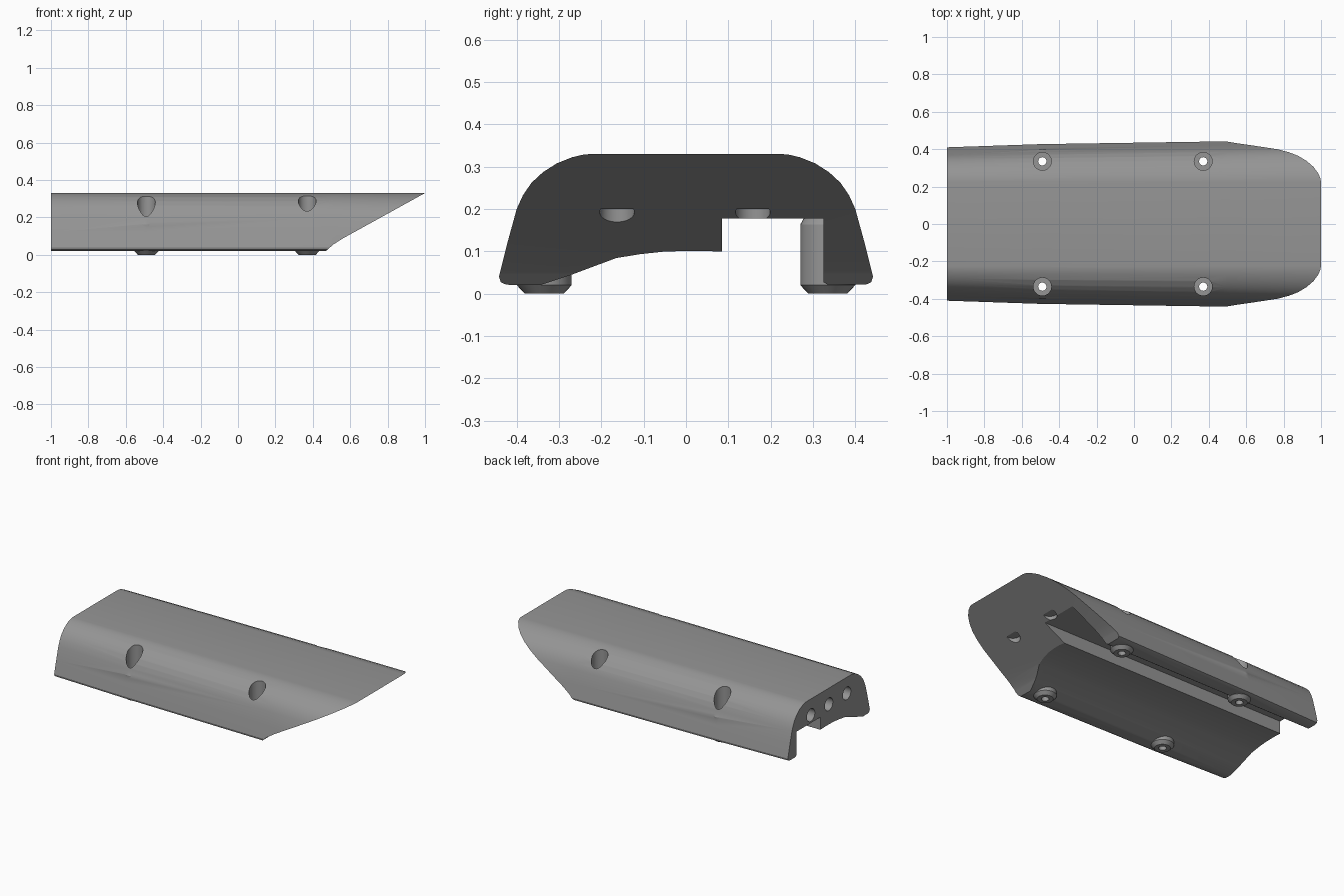
import bpy, bmesh, math

if "Cube" in bpy.data.objects:
    bpy.data.objects.remove(bpy.data.objects["Cube"])

grey = bpy.data.materials.new("mid grey")
grey.diffuse_color = (0.3, 0.3, 0.3, 1)
grey.use_nodes = True
grey.node_tree.nodes["Principled BSDF"].inputs["Base Color"].default_value = grey.diffuse_color


def make_object(name, bm):
    bmesh.ops.recalc_face_normals(bm, faces=bm.faces)
    mesh = bpy.data.meshes.new(name)
    bm.to_mesh(mesh)
    bm.free()
    mesh.materials.append(grey)
    ob = bpy.data.objects.new(name, mesh)
    bpy.context.collection.objects.link(ob)
    return ob


def loft(name, rings):
    """Skin closed rings of equal length and cap both ends."""
    bm = bmesh.new()
    rows = [[bm.verts.new(p) for p in ring] for ring in rings]
    n = len(rows[0])
    for a, b in zip(rows, rows[1:]):
        for i in range(n):
            bm.faces.new((a[i], a[(i + 1) % n], b[(i + 1) % n], b[i]))
    bm.faces.new(rows[0])
    bm.faces.new(rows[-1])
    return make_object(name, bm)


def turned(name, x, y, steps, sides=32):
    """Upright round part from (radius, z) steps."""
    angles = [2 * math.pi * i / sides for i in range(sides)]
    return loft(name, [[(x + r * math.cos(a), y + r * math.sin(a), z)
                        for a in angles] for r, z in steps])


def boolean(target, tool, operation):
    mod = target.modifiers.new("cut", "BOOLEAN")
    mod.operation = operation
    mod.solver = "EXACT"
    mod.object = tool
    bpy.context.view_layer.objects.active = target
    bpy.ops.object.modifier_apply(modifier=mod.name)
    bpy.data.objects.remove(tool)


# Body: arched shell cross-section (y, z), slightly narrower at the back
half = [(0.425, 0.021), (0.438, 0.027), (0.442, 0.04), (0.422, 0.12), (0.40, 0.2),
        (0.385, 0.233), (0.365, 0.262), (0.338, 0.287), (0.305, 0.308),
        (0.27, 0.322), (0.245, 0.328), (0.225, 0.33)]
under = [(-0.345, 0.02), (-0.275, 0.043), (-0.165, 0.084), (-0.11, 0.093),
         (-0.055, 0.099), (0.0, 0.101), (0.045, 0.101), (0.085, 0.099),
         (0.085, 0.178), (0.325, 0.178), (0.325, 0.027), (0.335, 0.021)]


def section(x, inset):
    def side(sign):
        return [(x, sign * (y - inset * min(1, (y - 0.225) / 0.17)), z) for y, z in half]
    return side(1) + side(-1)[::-1] + [(x, y, z) for y, z in under]


body = loft("body", [section(-1, 0.032), section(-0.5, 0.015),
                     section(0.5, 0), section(1.1, 0)])

# Screw columns with tapered feet
screws = [(x, y) for x in (-0.49, 0.37) for y in (-0.335, 0.335)]
for x, y in screws:
    boolean(body, turned("screw_column", x, y, [(0.046, 0), (0.065, 0.02),
                         (0.065, 0.163), (0.05, 0.19)]), "UNION")

# Raked nose
rake = [(0.46, -0.1), (0.47, 0.02), (0.51, 0.055), (0.56, 0.087),
        (1.0, 0.33), (1.1, 0.385), (1.3, 0.385), (1.3, -0.1)]
boolean(body, loft("nose_cutter", [[(x, y, z) for x, z in rake] for y in (-0.7, 0.7)]),
        "DIFFERENCE")

# Counterbored screw holes
for x, y in screws:
    boolean(body, turned("screw_cutter", x, y, [(0.022, -0.1), (0.022, 0.12),
                         (0.048, 0.12), (0.048, 0.5)]), "DIFFERENCE")

# Blind sockets under the nose
for y in (-0.163, 0.158):
    boolean(body, turned("nose_socket_cutter", 0.75, y, [(0.041, 0), (0.041, 0.2)]),
            "DIFFERENCE")

# Three blind sockets in the back end
ring = [2 * math.pi * i / 32 for i in range(32)]
for y in (-0.18, 0, 0.18):
    boolean(body, loft("back_socket_cutter",
                       [[(x, y + 0.04 * math.cos(a), 0.228 + 0.04 * math.sin(a))
                         for a in ring] for x in (-1.2, -0.8)]), "DIFFERENCE")

bpy.context.view_layer.objects.active = body
body.select_set(True)
bpy.ops.object.shade_smooth_by_angle(angle=math.radians(25))
